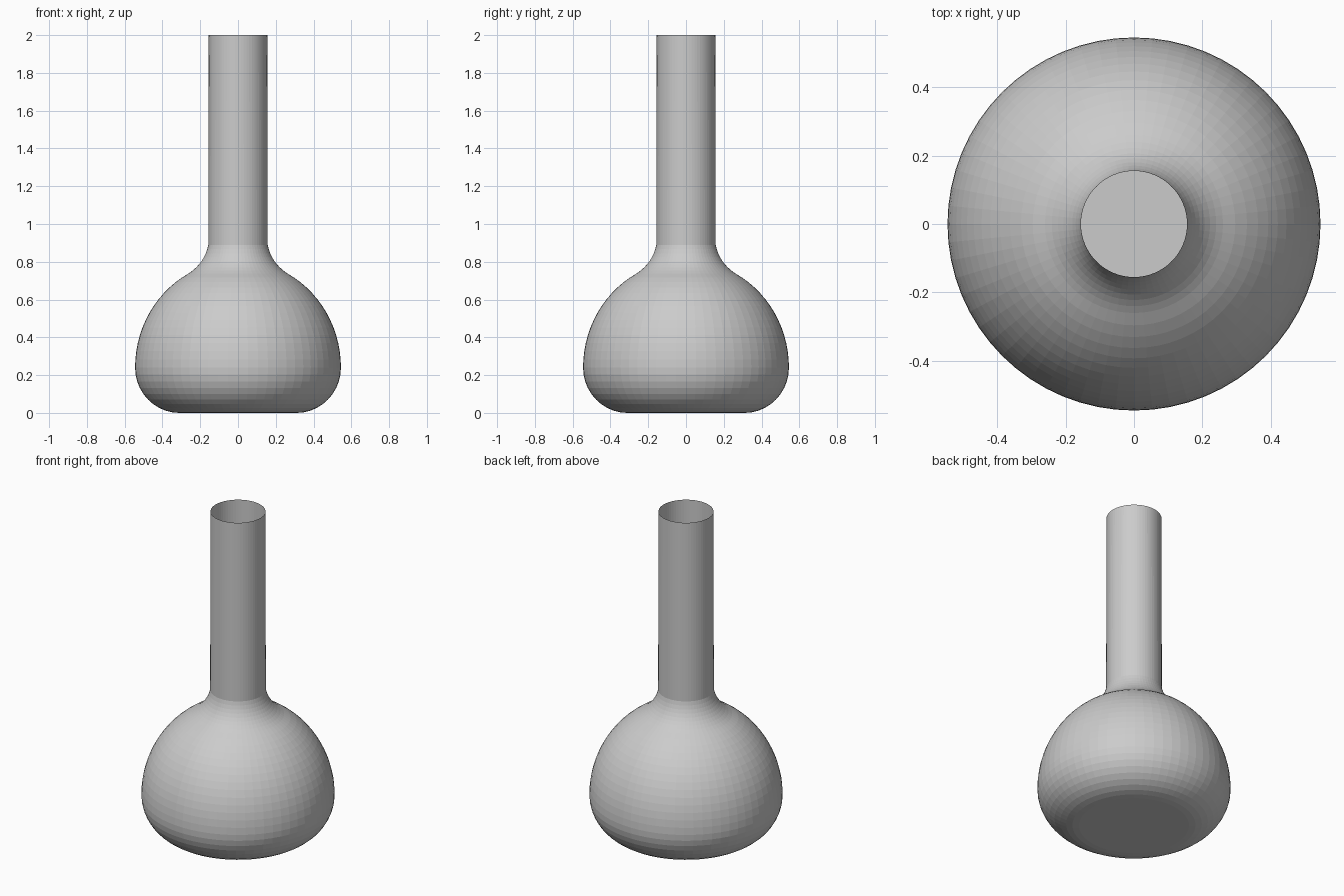
import bpy, bmesh, math

if "Cube" in bpy.data.objects:
    bpy.data.objects.remove(bpy.data.objects["Cube"])

SEGMENTS = 64


def arc(cx, cz, rx, rz, a0, a1, n):
    """Points on an elliptical arc, angles in degrees."""
    angles = [math.radians(a0 + (a1 - a0) * i / n) for i in range(n + 1)]
    return [(cx + rx * math.cos(a), cz + rz * math.sin(a)) for a in angles]


def bezier(p, c, q, n):
    """Quadratic curve from p to q, without its first point."""
    return [tuple((1 - t) ** 2 * p[k] + 2 * t * (1 - t) * c[k] + t * t * q[k] for k in (0, 1))
            for t in (i / n for i in range(1, n + 1))]


# Profile: rounded base, domed shoulder, concave flare, straight neck
base = arc(0.31, 0.24, 0.235, 0.24, -90, 0, 10)
dome = arc(0, 0.24, 0.545, 0.568, 0, 61.5, 14)[1:]
flare = bezier(dome[-1], (0.176, 0.795), (0.157, 0.89), 8)
profile = base + dome + flare + [(0.155, 2.0)]

# Lathe the profile into a shell with an open mouth and a flat floor
bm = bmesh.new()
rings = [[bm.verts.new((r * math.cos(2 * math.pi * i / SEGMENTS),
                        r * math.sin(2 * math.pi * i / SEGMENTS), z))
          for i in range(SEGMENTS)] for r, z in profile]
for low, high in zip(rings, rings[1:]):
    for i in range(SEGMENTS):
        j = (i + 1) % SEGMENTS
        bm.faces.new((low[i], low[j], high[j], high[i]))
bm.faces.new(rings[0][::-1])

mesh = bpy.data.meshes.new("vase")
bm.to_mesh(mesh)
bm.free()
vase = bpy.data.objects.new("vase", mesh)
bpy.context.collection.objects.link(vase)
